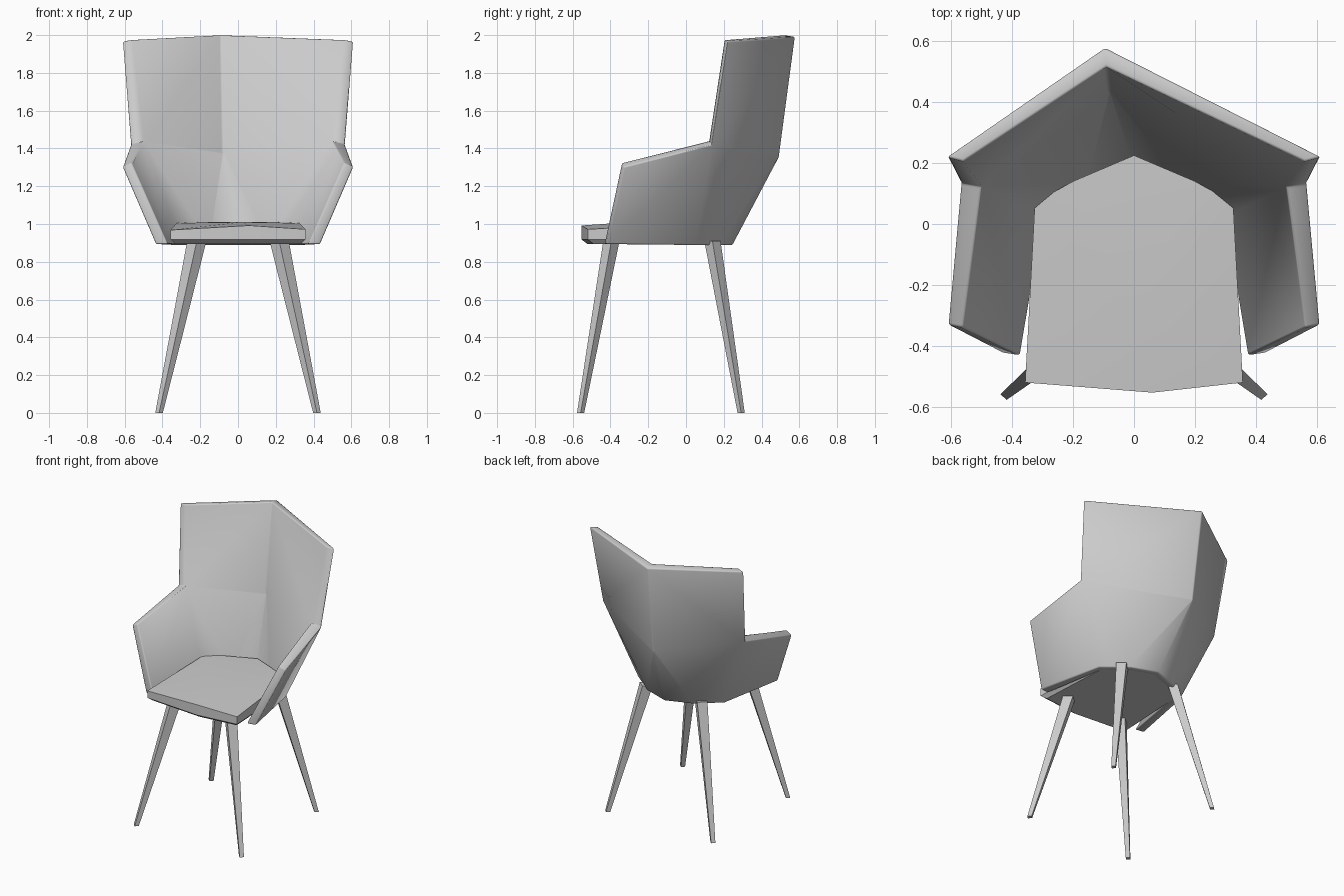
import bpy, bmesh
from math import copysign
from mathutils import Vector

if "Cube" in bpy.data.objects:
    bpy.data.objects.remove(bpy.data.objects["Cube"])


def make(name, verts, faces, outward=None, solid=0, bevel=0, angle=0.6, tweak=None):
    """Mesh object with optional thickness, edge rounding and angle-based smoothing."""
    bm = bmesh.new()
    vs = [bm.verts.new(v) for v in verts]
    for f in faces:
        bm.faces.new([vs[i] for i in f])
    bmesh.ops.recalc_face_normals(bm, faces=bm.faces)
    bm.faces.ensure_lookup_table()
    bm.normal_update()
    if outward and bm.faces[0].normal.dot(Vector(outward)) < 0:
        bmesh.ops.reverse_faces(bm, faces=bm.faces)
    me = bpy.data.meshes.new(name)
    bm.to_mesh(me)
    bm.free()
    ob = bpy.data.objects.new(name, me)
    bpy.context.collection.objects.link(ob)
    bpy.ops.object.select_all(action='DESELECT')
    ob.select_set(True)
    bpy.context.view_layer.objects.active = ob
    if solid:
        m = ob.modifiers.new("thickness", 'SOLIDIFY')
        m.thickness = solid
        m.offset = -1
        m.use_even_offset = True
        bpy.ops.object.modifier_apply(modifier=m.name)
    if tweak:
        for v in ob.data.vertices:
            tweak(v.co)
    if bevel:
        m = ob.modifiers.new("rounding", 'BEVEL')
        m.width = bevel
        m.segments = 2
        m.limit_method = 'ANGLE'
        m.angle_limit = 1.0
        bpy.ops.object.modifier_apply(modifier=m.name)
    bpy.ops.object.shade_smooth_by_angle(angle=angle)
    return ob


def loft(rings):
    """Closed solid through rings of equal point count."""
    n = len(rings[0])
    verts = [p for r in rings for p in r]
    faces = [tuple(range(n)), tuple(range(len(verts) - n, len(verts)))]
    for k in range(len(rings) - 1):
        for i in range(n):
            j = (i + 1) % n
            faces.append((k * n + i, k * n + j, (k + 1) * n + j, (k + 1) * n + i))
    return verts, faces


def shape_inner_rim(co):
    """Level the lower rim and turn the wings' rim to face forward."""
    ax = abs(co.x)
    if co.z < 1.0:
        co.z = max(0.888, min(co.z, 0.894))
        if co.y < -0.3 and ax < 0.415:
            co.x, co.z = copysign(0.372, co.x), 0.894
    elif co.z > 1.9 and co.y < 0.3 and ax < 0.61:      # upper wing corner
        co.x, co.y = copysign(0.56, co.x), 0.205
    elif 1.38 < co.z < 1.6 and co.y < 0.3 and 0.3 < ax < 0.565:   # wing-arm notch
        co.x, co.y = copysign(0.5, co.x), 0.122


# Wrap-around back and arms: shared ridge points, then each side
verts = [(-0.095, 0.578, 1.99), (-0.085, 0.494, 1.36), (0, 0.245, 0.888)]
side = [(0.613, 0.22, 1.967), (0.569, 0.135, 1.42), (0.611, -0.33, 1.302),
        (0.18, 0.18, 0.888), (0.34, 0.05, 0.888), (0.435, -0.422, 0.894)]
faces = []
for s in (1, -1):
    b = len(verts)
    verts += [(s * x, y, z) for x, y, z in side]
    top, notch, arm, b1, b2, b3 = range(b, b + 6)
    faces += [(0, top, notch, 1), (1, notch, b1), (1, b1, 2),
              (notch, b2, b1), (notch, arm, b3, b2)]
make("back_and_arm_shell", verts, faces, outward=(0, 1, 0), solid=0.054,
     bevel=0.008, angle=1.13, tweak=shape_inner_rim)

# Seat cushion: chamfered underside, thin rim, gently crowned top
rim = [(-0.357, -0.52, 0.968), (0.06, -0.553, 0.992), (0.357, -0.52, 0.972),
       (0.325, 0.07, 1.005), (0.2, 0.14, 1.01), (0, 0.225, 1.01),
       (-0.2, 0.14, 1.01), (-0.325, 0.07, 1.005)]
sv, sf = loft([[(x * 0.93, y * 0.94, 0.893) for x, y, z in rim],
               [(x, y, 0.918) for x, y, z in rim],
               rim])
n = len(rim)
sv.append((0.02, -0.3, 1.01))
sf.pop(1)
sf += [(2 * n + i, 2 * n + (i + 1) % n, 3 * n) for i in range(n)]
make("seat", sv, sf)


# Tapered, splayed legs with a diamond section
def diamond(c, rx, ry):
    x, y, z = c
    return [(x + rx, y, z), (x, y + ry, z), (x - rx, y, z), (x, y - ry, z)]


for name, top_y, foot_y in (("front", -0.395, -0.558), ("back", 0.14, 0.292)):
    for label, s in (("right", 1), ("left", -1)):
        make(f"{name}_{label}_leg",
             *loft([diamond((s * 0.418, foot_y, 0), 0.02, 0.019),
                    diamond((s * 0.218, top_y, 0.91), 0.051, 0.043)]))
